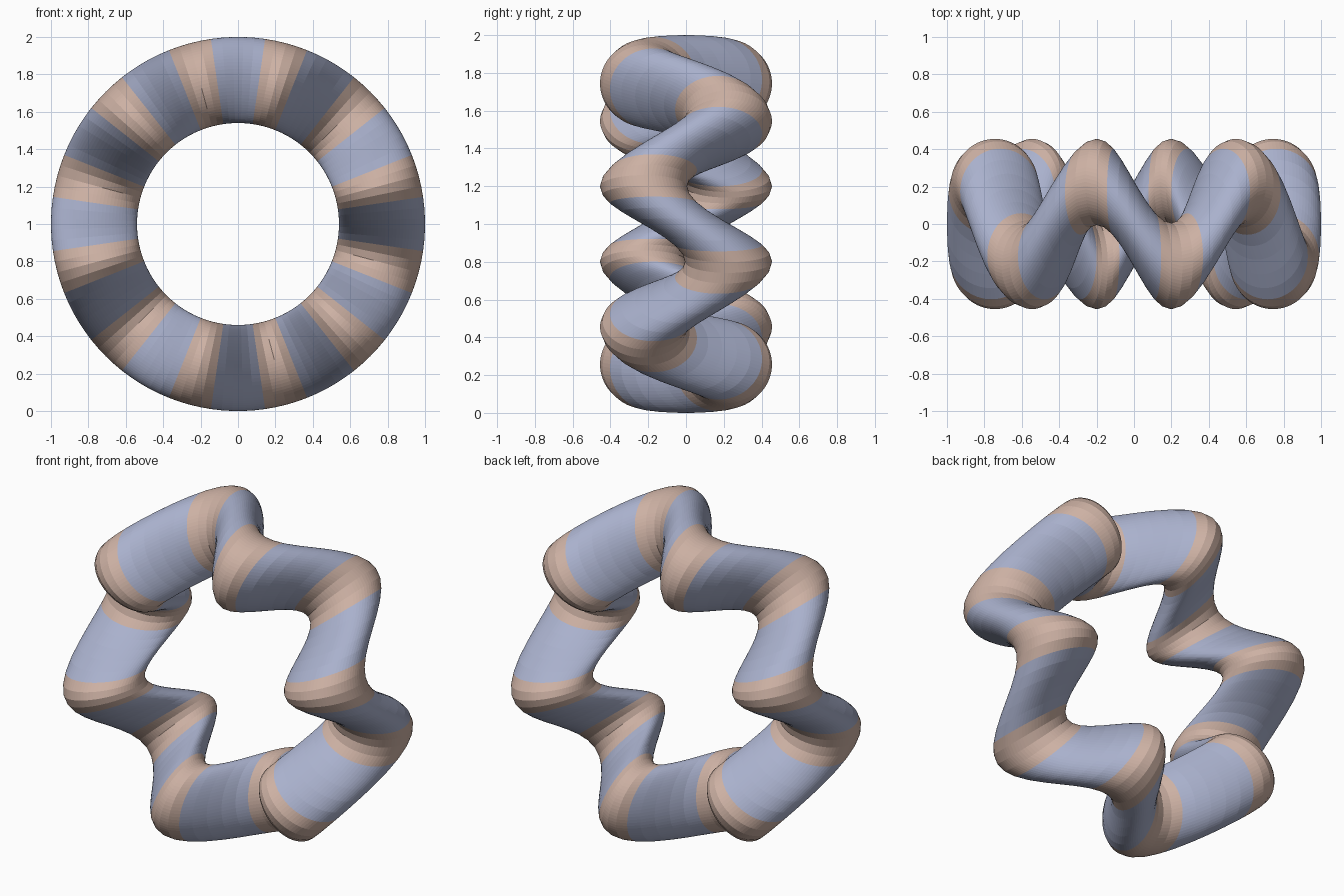
import bpy
import math
from mathutils import Matrix

cube = bpy.data.objects.get("Cube")
if cube:
    bpy.data.objects.remove(cube, do_unlink=True)

WAVES = 6            # full waves around the ring
STEPS = 18           # ring segments per wave
RADIUS = 0.77        # ring centre line
TUBE = 0.23          # tube radius
SWING = 0.225        # wave depth
SEGMENTS = WAVES * STEPS


def make_material(name, colour):
    mat = bpy.data.materials.new(name)
    mat.use_nodes = True
    mat.diffuse_color = colour
    mat.node_tree.nodes["Principled BSDF"].inputs["Base Color"].default_value = colour
    return mat


# Plain ring, stood upright, with a segment edge on every wave crest
bpy.ops.mesh.primitive_torus_add(
    major_segments=SEGMENTS, minor_segments=72,
    major_radius=RADIUS, minor_radius=TUBE, location=(0, 0, 0))
ring = bpy.context.object
ring.name = "wavy_ring"
mesh = ring.data
mesh.transform(Matrix.Rotation(math.pi / 2, 4, 'X')
               @ Matrix.Rotation(math.pi / SEGMENTS, 4, 'Z'))


def wave(co):
    return -math.sin(WAVES * math.atan2(co.z, co.x))


# Colour bands: pink around the crests and troughs, blue between
mesh.materials.append(make_material("soft_blue", (0.40, 0.44, 0.61, 1)))
mesh.materials.append(make_material("dusty_pink", (0.61, 0.44, 0.37, 1)))
for face in mesh.polygons:
    face.material_index = int(abs(wave(face.center)) > 0.75)
    face.use_smooth = False

# Swing each cross-section forward and back
for vert in mesh.vertices:
    vert.co.y += SWING * wave(vert.co)
    vert.co.z += 1
mesh.update()
